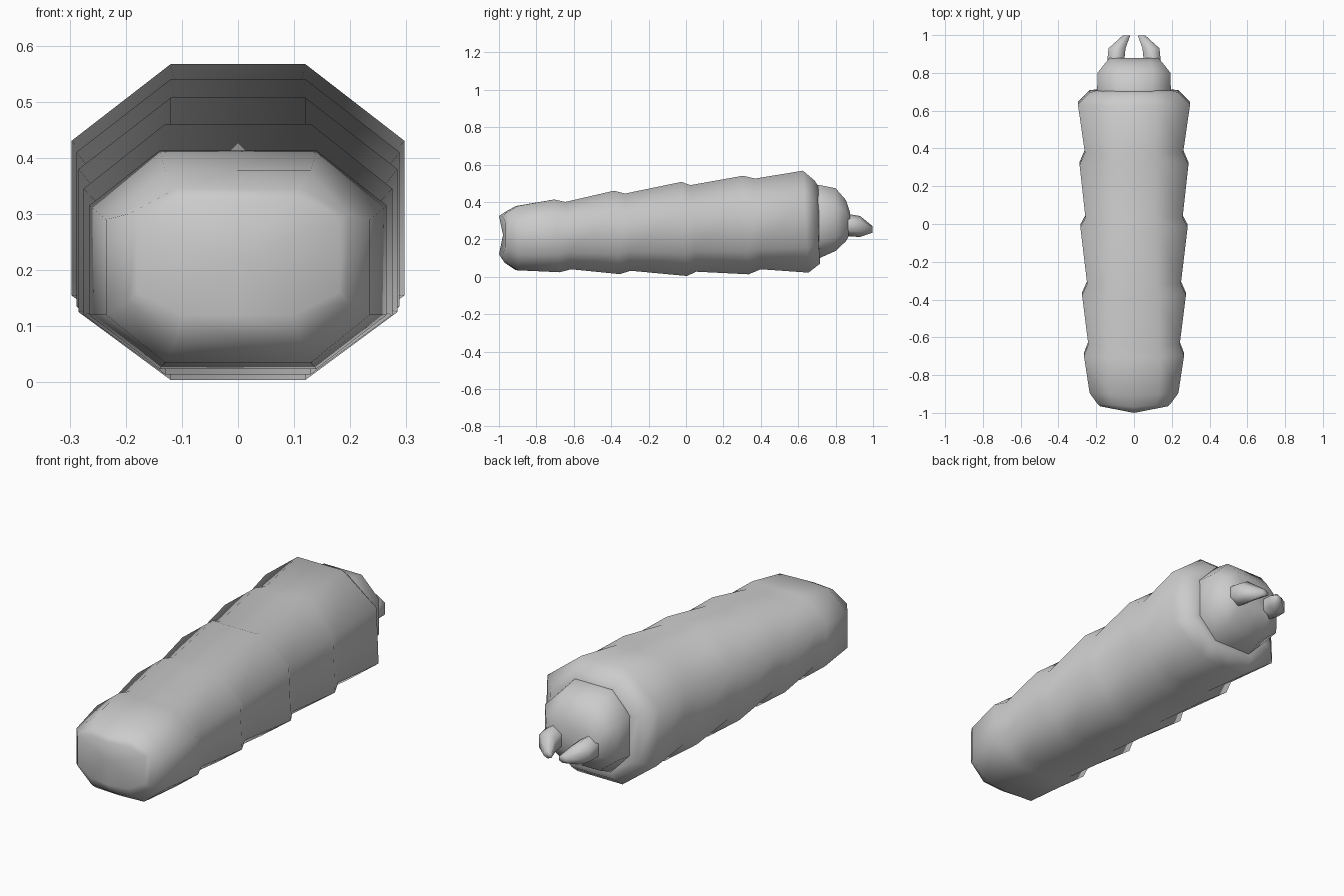
import bpy, bmesh

skin = bpy.data.materials.new("grey_skin")
skin.diffuse_color = (0.6, 0.6, 0.6, 1)


def finish(name, bm):
    bmesh.ops.recalc_face_normals(bm, faces=bm.faces)
    me = bpy.data.meshes.new(name)
    bm.to_mesh(me)
    bm.free()
    me.materials.append(skin)
    for p in me.polygons:
        p.use_smooth = True
    ob = bpy.data.objects.new(name, me)
    bpy.context.collection.objects.link(ob)
    return ob


def loft(name, rings):
    """Skin a list of point rings and close both ends."""
    bm = bmesh.new()
    loops = [[bm.verts.new(p) for p in ring] for ring in rings]
    n = len(loops[0])
    for a, b in zip(loops, loops[1:]):
        for i in range(n):
            j = (i + 1) % n
            bm.faces.new((a[i], a[j], b[j], b[i]))
    for end in (loops[0], loops[-1]):
        c = bm.verts.new(sum((v.co for v in end), end[0].co * 0) / n)
        for i in range(n):
            bm.faces.new((end[i], end[(i + 1) % n], c))
    return finish(name, bm)


def section(y, w, flat, bot, lo, hi, top, bow=0.0, tilt=0.0):
    """Eight-sided cross-section with extra points on the centre line."""
    half = [(0, bot), (flat, bot), (w, lo), (w, hi), (flat, top), (0, top)]
    pts = half + [(-x, z) for x, z in half[-2:0:-1]]
    mid = (bot + top) / 2
    return [(x, y + bow * abs(x) / w - tilt * (z - mid) / (top - bot), z) for x, z in pts]


# Segmented body: rounded tail, then ridge and groove pairs, then collar
T = 0.03
body = [
    section(-1.0, 0.18, 0.10, 0.12, 0.16, 0.29, 0.325, bow=0.035),
    section(-0.97, 0.195, 0.11, 0.075, 0.145, 0.30, 0.345, bow=0.02),
    section(-0.91, 0.235, 0.13, 0.035, 0.12, 0.29, 0.378, bow=0.015),
    section(-0.69, 0.265, 0.14, 0.024, 0.12, 0.315, 0.413, tilt=T),
    section(-0.63, 0.242, 0.13, 0.04, 0.13, 0.31, 0.40, tilt=T),
    section(-0.37, 0.275, 0.13, 0.014, 0.12, 0.345, 0.46, tilt=T),
    section(-0.31, 0.248, 0.12, 0.032, 0.135, 0.335, 0.445, tilt=T),
    section(-0.01, 0.284, 0.12, 0.004, 0.125, 0.38, 0.507, tilt=T),
    section(0.04, 0.257, 0.11, 0.027, 0.14, 0.37, 0.49, tilt=T),
    section(0.32, 0.288, 0.12, 0.013, 0.135, 0.41, 0.54, tilt=T),
    section(0.385, 0.26, 0.11, 0.04, 0.15, 0.395, 0.525, tilt=T),
    section(0.64, 0.297, 0.12, 0.022, 0.155, 0.43, 0.567, tilt=T),
    section(0.702, 0.235, 0.11, 0.07, 0.18, 0.40, 0.515, tilt=T),
    section(0.71, 0.19, 0.10, 0.11, 0.20, 0.38, 0.48),
]
loft("body", body)

# Head, narrowing towards the mouth
loft("head", [
    section(0.66, 0.195, 0.10, 0.095, 0.20, 0.39, 0.495),
    section(0.715, 0.195, 0.10, 0.10, 0.20, 0.39, 0.49),
    section(0.80, 0.193, 0.10, 0.138, 0.21, 0.38, 0.473),
    section(0.855, 0.15, 0.09, 0.19, 0.235, 0.355, 0.41),
    section(0.878, 0.13, 0.075, 0.23, 0.255, 0.31, 0.34),
])

# Pair of pincer jaws: (y, inner x, outer x, bottom z, top z)
stations = [(0.84, 0.05, 0.14, 0.225, 0.335), (0.88, 0.05, 0.14, 0.215, 0.333),
            (0.93, 0.045, 0.135, 0.213, 0.325), (0.998, 0.02, 0.06, 0.235, 0.27)]
for side, s in (("left", -1), ("right", 1)):
    rings = []
    for y, a, b, lo, hi in stations:
        m, h = (a + b) / 2, (hi - lo) * 0.25
        rings.append([(s * m, y, lo), (s * b, y, lo + h), (s * b, y, hi - h),
                      (s * m, y, hi), (s * a, y, hi - h), (s * a, y, lo + h)])
    loft(side + "_jaw", rings)
